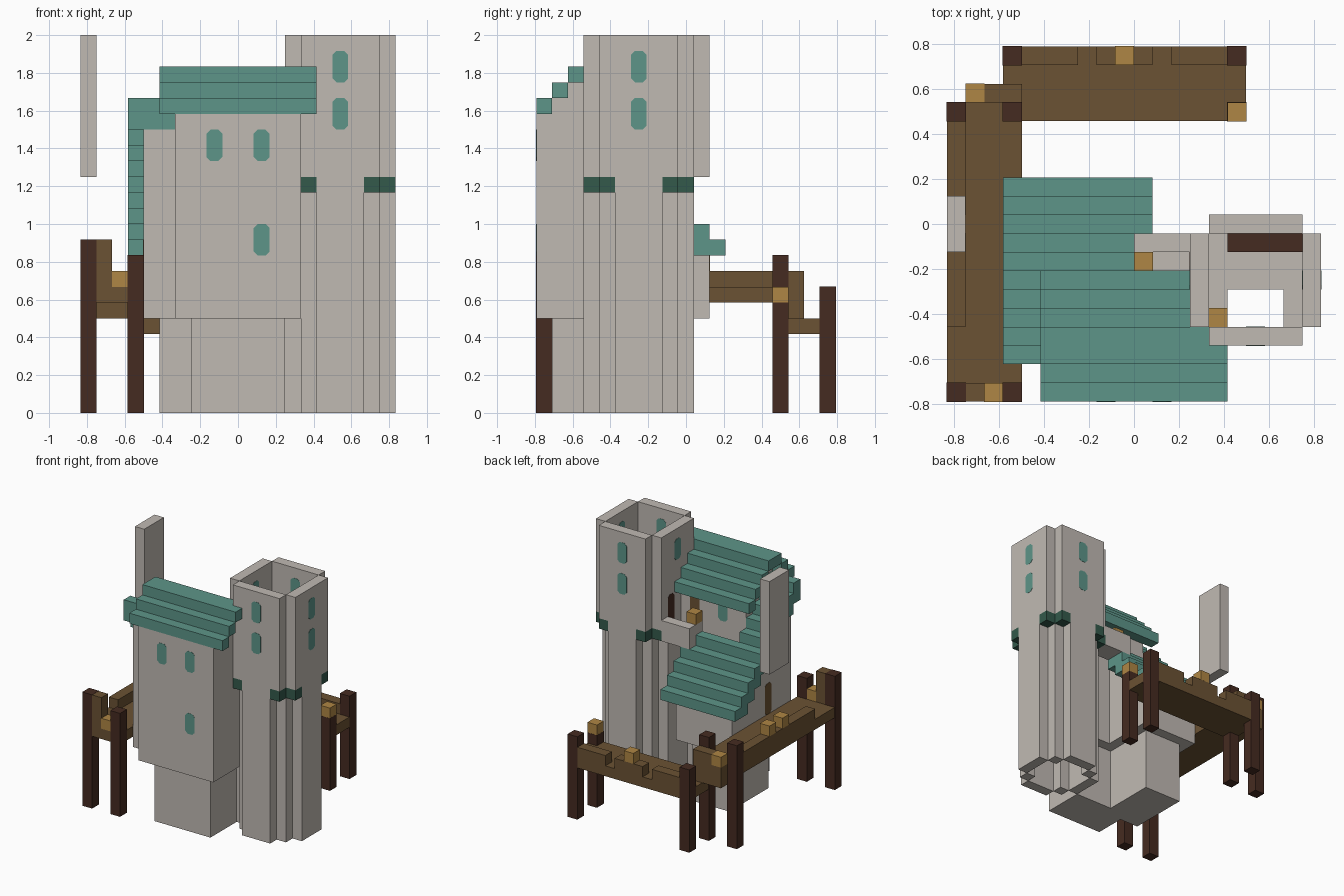
import bpy, bmesh
from mathutils import Matrix, Vector

cube = bpy.data.objects.get("Cube")
if cube:
    bpy.data.objects.remove(cube, do_unlink=True)

U = 1 / 12                       # one block
ORIGIN = Vector((10, 9.5, 0))    # block coordinates of the centre


def material(name, rgb):
    m = bpy.data.materials.new(name)
    m.use_nodes = True
    m.diffuse_color = (*rgb, 1)
    m.node_tree.nodes["Principled BSDF"].inputs["Base Color"].default_value = (*rgb, 1)
    return m


STONE = material("pale stone", (0.53, 0.49, 0.45))
TEAL = material("teal", (0.11, 0.30, 0.25))
GREEN = material("dark green", (0.033, 0.10, 0.07))
WOOD = material("brown wood", (0.147, 0.084, 0.033))
DARK = material("dark wood", (0.06, 0.024, 0.015))
TAN = material("lantern tan", (0.43, 0.24, 0.058))


def finish(name, bm, mat):
    mesh = bpy.data.meshes.new(name)
    bm.to_mesh(mesh)
    bm.free()
    mesh.materials.append(mat)
    obj = bpy.data.objects.new(name, mesh)
    bpy.context.collection.objects.link(obj)
    return obj


def blocks(name, mat, boxes, grow=0.0):
    """Boxes given as x0, x1, y0, y1, z0, z1 in block units."""
    bm = bmesh.new()
    for x0, x1, y0, y1, z0, z1 in boxes:
        lo = Vector((x0 - grow, y0 - grow, z0))
        hi = Vector((x1 + grow, y1 + grow, z1 + grow))
        place = Matrix.Translation(((lo + hi) / 2 - ORIGIN) * U)
        size = Matrix.Diagonal((*((hi - lo) * U), 1))
        bmesh.ops.create_cube(bm, size=1, matrix=place @ size)
    return finish(name, bm, mat)


def pane(name, mat, axis, at, side, z, height=2, depth=0.04):
    """Upright plate with cut corners; axis is the wall normal, depth its thickness."""
    c = 0.25
    outline = [(c, 0), (1 - c, 0), (1, c), (1, height - c),
               (1 - c, height), (c, height), (0, height - c), (0, c)]
    bm = bmesh.new()
    verts = []
    for a, b in outline:
        p = (at - depth / 2, side + a, z + b) if axis == "x" else (side + a, at - depth / 2, z + b)
        verts.append(bm.verts.new((Vector(p) - ORIGIN) * U))
    face = bm.faces.new(verts)
    out = bmesh.ops.extrude_face_region(bm, geom=[face])
    push = Vector((depth, 0, 0)) if axis == "x" else Vector((0, depth, 0))
    moved = [v for v in out["geom"] if isinstance(v, bmesh.types.BMVert)]
    bmesh.ops.translate(bm, verts=moved, vec=push * U)
    bmesh.ops.recalc_face_normals(bm, faces=bm.faces)
    return finish(name, bm, mat)


# Tower: notched lower shaft, corner brackets and hollow upper walls
corners = [(x, y) for x in (14, 18) for y in (4, 8)]
blocks("tower_shaft", STONE,
       [(15, 18, y, y + 1, 0, 15) for y in (3, 9)]
       + [(x, x + 1, 5, 8, 0, 15) for x in (13, 19)]
       + [(x, x + 1, y, y + 1, 0, 15) for x, y in corners])
blocks("tower_brackets", GREEN,
       [(x, x + 1, y, y + 1, 14, 15) for x in (14, 18) for y in (3, 9)]
       + [(x, x + 1, y, y + 1, 14, 15) for x in (13, 19) for y in (4, 8)])
blocks("tower_upper_walls", STONE,
       [(14, 19, y, y + 1, 15, 24) for y in (3, 9)]
       + [(x, x + 1, 4, 9, 15, 24) for x in (13, 19)])
blocks("tower_floor", STONE, [(14, 19, 6, 8, 14, 15)]
       + [(x, x + 1, 5, 6, 14, 15) for x in (14, 18)])
blocks("tower_bench", DARK, [(15, 19, 8, 9, 14, 16)])
for z in (18, 21):
    pane("tower_front_window", TEAL, "y", 3.5, 16, z, depth=1.04)
    pane("tower_back_window", TEAL, "y", 9.5, 16, z, depth=1.04)
    pane("tower_side_window", TEAL, "x", 19.5, 6, z, depth=1.04)
pane("tower_inner_window", TEAL, "x", 13.5, 6, 21, depth=1.04)
pane("tower_door", DARK, "x", 13.5, 7, 15, 3, depth=1.04)

# House: base, front hall with stepped gable, rear wing stepped under its roof
blocks("house_base", STONE, [(7, 13, 1, 5, 0, 6), (5, 9, 4, 10, 0, 6)])
gable = [19, 20, 21, 21, 20, 19]
blocks("house_hall", STONE,
       [(6, 14 if y < 4 else 13, y, y + 1, 6, top) for y, top in enumerate(gable)])
blocks("house_wing", STONE,
       [(4, 6 if y < 6 else 10, y, y + 1, 6, max(10, 20 - y)) for y in range(2, 11)])
for x, z in ((8, 16), (11, 16), (11, 10)):
    pane("house_front_window", TEAL, "y", 0, x, z)
pane("house_back_window", TEAL, "y", 6, 8, 16)
pane("balcony_door", WOOD, "y", 6, 11, 15, 3)
pane("wing_door", WOOD, "x", 4, 5, 8, 3)

# Stepped roofs
ridge = [19, 20, 21, 21, 20, 19, 18]
blocks("hall_roof", TEAL,
       [(5, 15 if y < 3 else 14 if y < 4 else 13, y, y + 1, z, z + 1)
        for y, z in enumerate(ridge)])
blocks("wing_roof", TEAL,
       [(3, 6 if y < 7 else 11, y, y + 1, max(10, 20 - y), 22 - y) for y in range(2, 12)])

# Balcony and chimney
blocks("balcony", STONE, [(11, 13, 7, 8, 14, 15), (10, 13, 8, 9, 14, 16), (10, 11, 7, 8, 14, 16)])
blocks("chimney", STONE, [(0, 1, 8, 11, 15, 24)])

# Back walkway with gapped rail
blocks("back_walkway", WOOD, [(3, 16, 15, 19, 5, 6)]
       + [(a, b, 18, 19, 6, 7) for a, b in ((4, 7), (8, 11), (12, 15))])

# Side walkway with rails and end step
blocks("side_walkway", WOOD, [(0, 4, 0, 16, 7, 8), (0, 1, 4, 15, 8, 9),
                              (1, 2, 0, 1, 8, 11), (1, 4, 16, 17, 6, 8), (2, 4, 16, 17, 8, 9)])

# Posts and lanterns
posts = [(0, 0, 11), (3, 0, 10), (0, 15, 10), (3, 15, 10), (3, 18, 8), (15, 18, 8), (15, 15, 7)]
blocks("posts", DARK, [(x, x + 1, y, y + 1, 0, z) for x, y, z in posts], grow=0.02)
lamps = [(2, 0, 8), (1, 16, 8), (0, 10, 9), (0, 8, 9), (9, 18, 7), (15, 15, 7), (10, 7, 16), (14, 4, 15)]
blocks("lanterns", TAN, [(x, x + 1, y, y + 1, z, z + 1) for x, y, z in lamps], grow=0.01)
